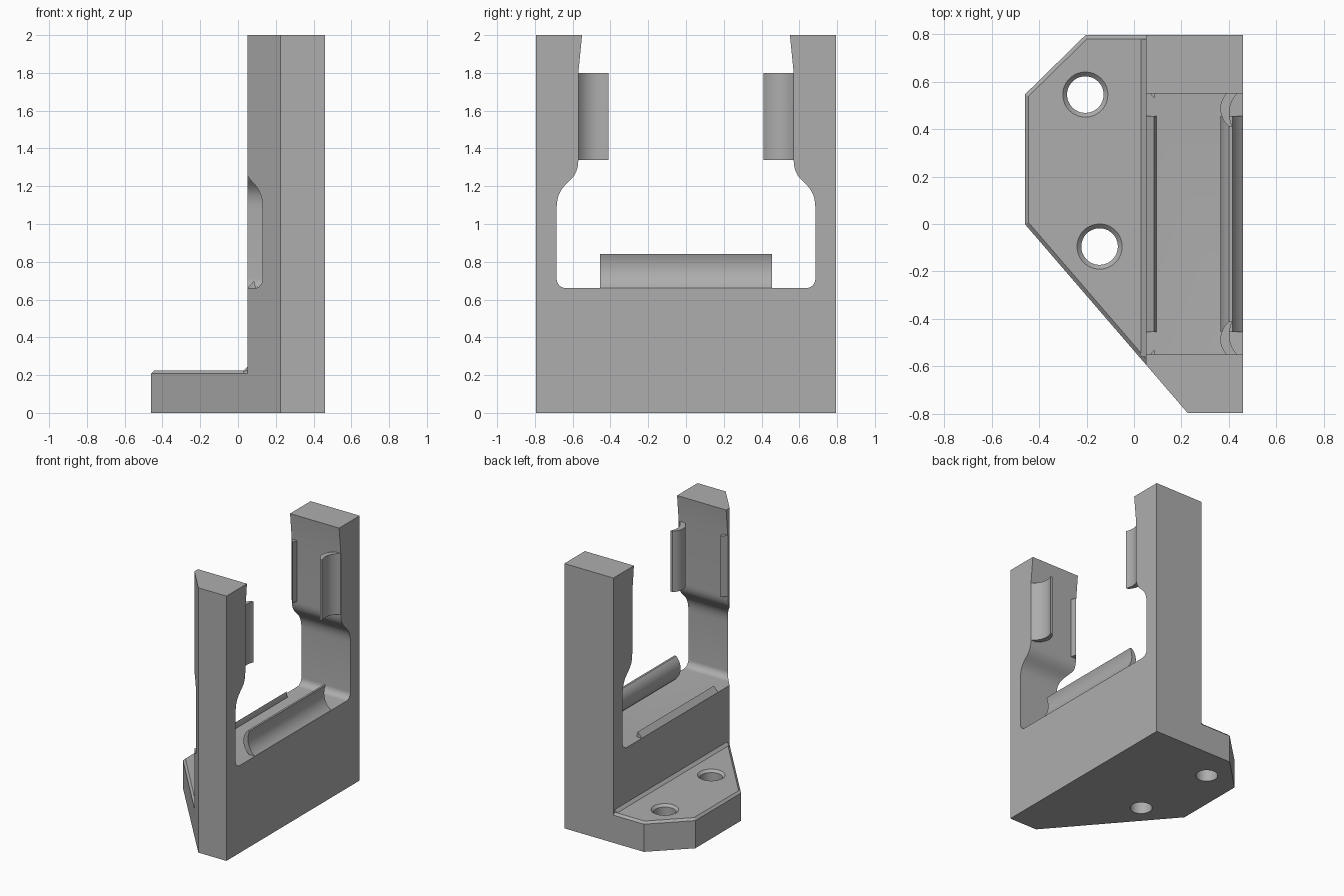
import bpy, bmesh, math
from mathutils import Vector
from mathutils.geometry import interpolate_bezier

cube = bpy.data.objects.get("Cube")
if cube:
    bpy.data.objects.remove(cube, do_unlink=True)

GREY = (0.42, 0.42, 0.42, 1)
mat = bpy.data.materials.new("plain grey")
mat.use_nodes = True
mat.diffuse_color = GREY
mat.node_tree.nodes["Principled BSDF"].inputs["Base Color"].default_value = GREY

FLOOR, TOP, HALF = 0.66, 2.0, 0.795
WALL_L, WALL_R = 0.05, 0.46
PLATE_H, CHAMFER = 0.225, 0.016


def slope_y(x):
    """Line of the slanted front side, running along the plate and wall."""
    return -HALF * (x + 0.46) / 0.685


def finish(name, bm):
    bmesh.ops.recalc_face_normals(bm, faces=bm.faces)
    mesh = bpy.data.meshes.new(name)
    bm.to_mesh(mesh)
    bm.free()
    mesh.materials.append(mat)
    obj = bpy.data.objects.new(name, mesh)
    bpy.context.collection.objects.link(obj)
    return obj


def prism(name, points, place, lo, hi, bevel_top=0):
    """Extrude a 2D outline from lo to hi; place maps (a, b, t) to xyz."""
    bm = bmesh.new()
    ends = [[bm.verts.new(place(a, b, t)) for a, b in points] for t in (lo, hi)]
    for ring in ends:
        bm.faces.new(ring)
    n = len(points)
    for i in range(n):
        j = (i + 1) % n
        bm.faces.new((ends[0][i], ends[0][j], ends[1][j], ends[1][i]))
    if bevel_top:
        bmesh.ops.recalc_face_normals(bm, faces=bm.faces)
        rim = [e for e in bm.edges if all(v in ends[1] for v in e.verts)]
        bmesh.ops.bevel(bm, geom=rim, offset=bevel_top, segments=1, affect='EDGES')
    return finish(name, bm)


def along_x(a, b, t):
    return (t, a, b)


def along_y(a, b, t):
    return (a, t, b)


def along_z(a, b, t):
    return (a, b, t)


def activate(obj):
    bpy.ops.object.select_all(action='DESELECT')
    obj.select_set(True)
    bpy.context.view_layer.objects.active = obj


def boolean(obj, other, operation):
    activate(obj)
    mod = obj.modifiers.new("cut", 'BOOLEAN')
    mod.object, mod.operation, mod.solver = other, operation, 'EXACT'
    bpy.ops.object.modifier_apply(modifier=mod.name)
    bpy.data.objects.remove(other, do_unlink=True)


# Upright U-shaped frame: inner edge of one post, then mirrored
inner = [(0.635 + 0.05 * math.sin(a), FLOOR + 0.05 - 0.05 * math.cos(a))
         for a in (math.pi / 2 * i / 8 for i in range(9))]
curve = interpolate_bezier(Vector((0.685, 1.08)), Vector((0.685, 1.24)),
                           Vector((0.57, 1.2)), Vector((0.57, 1.34)), 17)
inner += [(p.x, p.y) for p in curve]
inner += [(0.57, 1.8), (0.55, TOP)]
half = inner + [(HALF, TOP), (HALF, 0)]
outline = half + [(-y, z) for y, z in reversed(half)]
frame = prism("bracket_body", outline, along_x, WALL_L, WALL_R)

# Slanted front corner of the frame
corner = [(-0.2, slope_y(-0.2)), (0.4, slope_y(0.4)), (-0.2, -1.2)]
boolean(frame, prism("corner_cutter", corner, along_z, -0.5, 2.5), 'DIFFERENCE')

# Foot plate with a chamfered top edge
inside = 0.1
foot = [(-0.46, 0), (-0.46, 0.545), (-0.205, HALF), (inside, HALF), (inside, slope_y(inside))]
boolean(frame, prism("foot_plate", foot, along_z, 0, PLATE_H, CHAMFER), 'UNION')

# Chamfered joint between plate and frame
joint = [(0.03, PLATE_H), (0.06, PLATE_H + 0.03), (0.06, PLATE_H - 0.02), (0.03, PLATE_H - 0.02)]
boolean(frame, prism("joint", joint, along_y, -0.56, HALF - CHAMFER), 'UNION')

# Two countersunk screw holes
for hx, hy in ((-0.205, 0.545), (-0.145, -0.095)):
    for r_low, r_high, z_low, z_high in ((0.077, 0.077, -0.1, 0.4),
                                         (0.075, 0.115, PLATE_H - 0.02, PLATE_H + 0.02)):
        bm = bmesh.new()
        bmesh.ops.create_cone(bm, cap_ends=True, segments=48, radius1=r_low,
                              radius2=r_high, depth=z_high - z_low)
        bmesh.ops.translate(bm, verts=bm.verts, vec=(hx, hy, (z_low + z_high) / 2))
        boolean(frame, finish("hole_cutter", bm), 'DIFFERENCE')

# Curved clip section (x, height off the surface) and low ridge section


def bow(a, b, c, d):
    pts = interpolate_bezier(*(Vector(p) for p in (a, b, c, d)), 13)
    return [(p.x, p.y) for p in pts]


clip = [(0.41, -0.01)] + bow((0.41, 0), (0.35, 0.045), (0.35, 0.115), (0.40, 0.16))
clip += bow((0.415, 0.16), (0.392, 0.11), (0.395, 0.045), (0.458, 0)) + [(0.458, -0.01)]
ridge = [(WALL_L, -0.01), (WALL_L, 0), (0.085, 0.04), (0.095, 0), (0.095, -0.01)]

parts = [frame]
for kind, section, stretch in (("clip", clip, 1.125), ("ridge", ridge, 1)):
    # Along the floor of the opening
    floor_part = [(x, FLOOR + h * stretch) for x, h in section]
    parts.append(prism("floor_" + kind, floor_part, along_y, -0.455, 0.455))
    # On the inner face of each post
    for side, sign in (("front", -1), ("back", 1)):
        post_part = [(x, sign * (0.57 - h)) for x, h in section]
        parts.append(prism(side + "_post_" + kind, post_part, along_z, 1.34, 1.8))

for obj in parts:
    activate(obj)
    bpy.ops.object.shade_smooth_by_angle(angle=math.radians(25))
